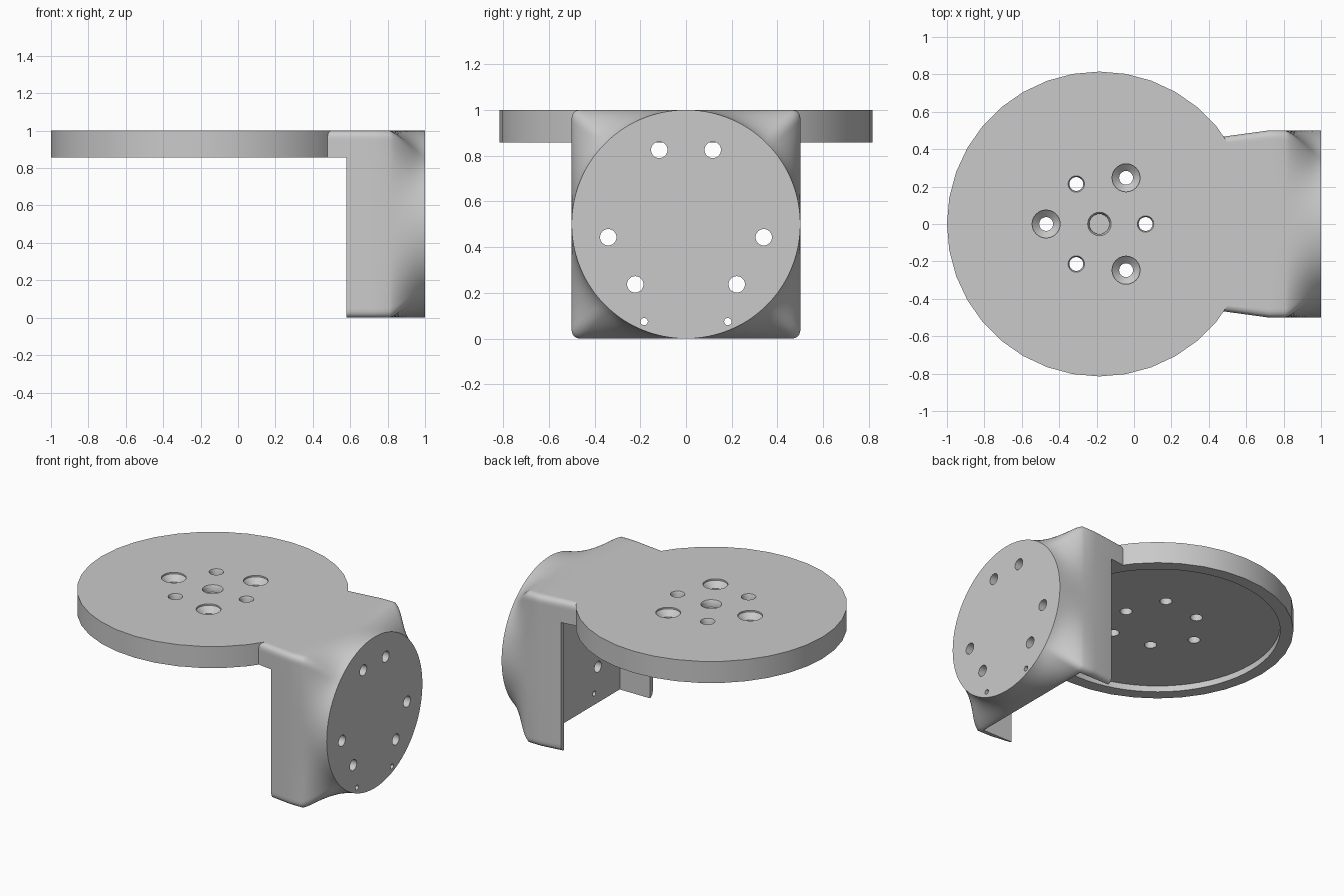
import bpy, bmesh
from math import pi, cos, sin
from mathutils import Matrix, Vector

if "Cube" in bpy.data.objects:
    bpy.data.objects.remove(bpy.data.objects["Cube"])

grey = bpy.data.materials.new("plain grey")
grey.use_nodes = True
colour = (0.59, 0.59, 0.59, 1)
grey.diffuse_color = colour
grey.node_tree.nodes["Principled BSDF"].inputs["Base Color"].default_value = colour


def finish(bm, name):
    bmesh.ops.recalc_face_normals(bm, faces=bm.faces)
    mesh = bpy.data.meshes.new(name)
    bm.to_mesh(mesh)
    bm.free()
    mesh.materials.append(grey)
    obj = bpy.data.objects.new(name, mesh)
    bpy.context.collection.objects.link(obj)
    return obj


def loft(bm, rings):
    """Skin a list of closed point loops and cap both ends."""
    loops = [[bm.verts.new(p) for p in ring] for ring in rings]
    n = len(loops[0])
    for a, b in zip(loops, loops[1:]):
        for i in range(n):
            j = (i + 1) % n
            bm.faces.new((a[i], a[j], b[j], b[i]))
    bm.faces.new(loops[0])
    bm.faces.new(loops[-1])


def turned(bm, profile, place, sides=24):
    """Revolve (radius, height) pairs about z, then move into place."""
    loft(bm, [[place @ Vector((r * cos(2 * pi * i / sides), r * sin(2 * pi * i / sides), h))
               for i in range(sides)] for r, h in profile])


def box(bm, lo, hi):
    lo, hi = Vector(lo), Vector(hi)
    bmesh.ops.create_cube(bm, size=1, matrix=Matrix.Translation((lo + hi) / 2)
                          @ Matrix.Diagonal((hi - lo).to_4d()))


def combine(target, other, operation):
    mod = target.modifiers.new(operation, 'BOOLEAN')
    mod.object, mod.operation, mod.solver = other, operation, 'EXACT'
    bpy.context.view_layer.objects.active = target
    bpy.ops.object.modifier_apply(modifier=mod.name)
    bpy.data.objects.remove(other)


# Bracket body: rounded square section blending into a circle
N, HALF, ROUND = 360, 0.5, 0.035


def section(x, half_width, blend):
    ring = []
    for i in range(N):
        d = Vector((cos(2 * pi * i / N), sin(2 * pi * i / N)))
        p = d * HALF / max(abs(d.x), abs(d.y))
        inner = HALF - ROUND
        if min(abs(p.x), abs(p.y)) > inner:
            c = Vector((inner if p.x > 0 else -inner, inner if p.y > 0 else -inner))
            p = c + (p - c).normalized() * ROUND
        p = p.lerp(d * HALF, blend)
        ring.append((x, p.x * half_width / HALF, HALF + p.y))
    return ring


rings = [section(0.4, 0.457, 0), section(0.5, 0.47, 0), section(0.72, 0.5, 0)]
STEPS = 10
for k in range(STEPS + 1):
    t = k / STEPS
    rings.append(section(0.81 + 0.19 * t, 0.5, 0.5 * t + 0.5 * t * t * (3 - 2 * t)))
bm = bmesh.new()
loft(bm, rings)
bracket = finish(bm, "turntable_bracket")

# Open pocket behind the mounting face, and clearance under the neck
UNDER = 0.857
for lo, hi in (((0.3, -0.7, -0.2), (0.58, 0.7, UNDER)),
               ((0.5, -0.45, -0.2), (0.8, 0.45, UNDER))):
    bm = bmesh.new()
    box(bm, lo, hi)
    combine(bracket, finish(bm, "pocket_cutter"), 'DIFFERENCE')

# Round plate
DISC_X = -0.185
bm = bmesh.new()
turned(bm, [(0.815, UNDER), (0.815, 1.0)], Matrix.Translation((DISC_X, 0, 0)), 36)
combine(bracket, finish(bm, "round_plate"), 'UNION')

# Shallow recess under the plate
bm = bmesh.new()
turned(bm, [(0.735, 0.7), (0.735, 0.897)], Matrix.Translation((DISC_X, 0, 0)), 72)
combine(bracket, finish(bm, "recess_cutter"), 'DIFFERENCE')

# Plate holes: alternating countersunk and plain, with a blind centre hole
bm = bmesh.new()
for k in range(3):
    for radius, angle, profile in (
            (0.285, pi, [(0.037, 0.8), (0.037, 0.955), (0.075, 0.99), (0.075, 1.1)]),
            (0.247, 0, [(0.037, 0.8), (0.037, 0.985), (0.044, 1.0), (0.044, 1.1)])):
        a = angle + k * 2 * pi / 3
        turned(bm, profile, Matrix.Translation((DISC_X + radius * cos(a), radius * sin(a), 0)))
turned(bm, [(0.054, 0.955), (0.054, 0.985), (0.063, 1.0), (0.063, 1.1)],
       Matrix.Translation((DISC_X, 0, 0)))
combine(bracket, finish(bm, "plate_hole_cutter"), 'DIFFERENCE')

# Mounting face holes, mirrored left and right
bm = bmesh.new()
for y, z, r in ((0.117, 0.825, 0.036), (0.34, 0.443, 0.036),
                (0.222, 0.237, 0.036), (0.183, 0.074, 0.016)):
    for side in (-1, 1):
        turned(bm, [(r, 0.75), (r, 1.1)],
               Matrix.Translation((0, side * y, z)) @ Matrix.Rotation(pi / 2, 4, 'Y'))
combine(bracket, finish(bm, "face_hole_cutter"), 'DIFFERENCE')

bpy.ops.object.select_all(action='DESELECT')
bracket.select_set(True)
bpy.context.view_layer.objects.active = bracket
bpy.ops.object.shade_smooth_by_angle(angle=pi / 5)
